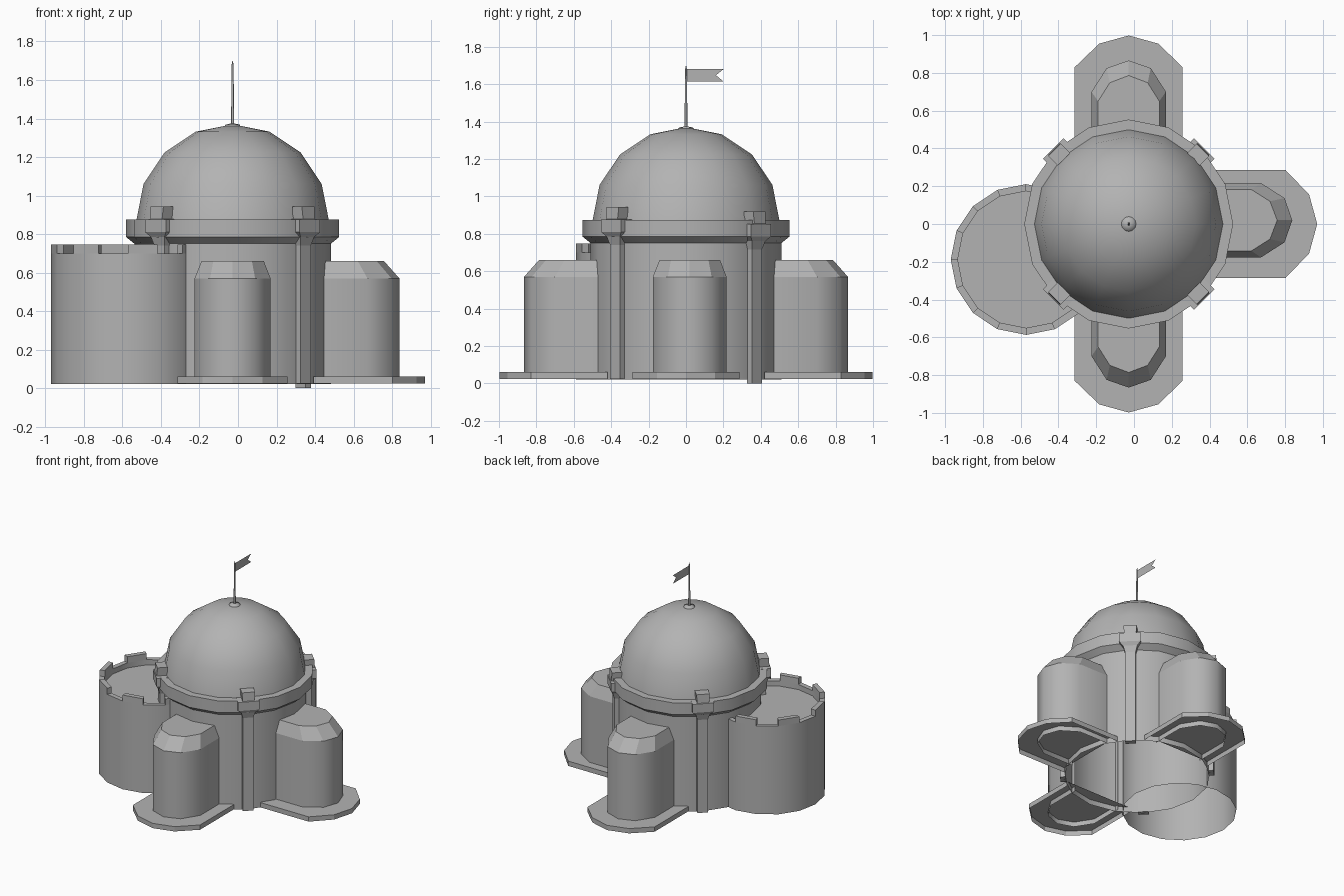
import bpy, bmesh
from math import sin, cos, pi, radians
from mathutils import Matrix

if "Cube" in bpy.data.objects:
    bpy.data.objects.remove(bpy.data.objects["Cube"])

CX = -0.028                     # axis of the main drum

# dark stone grey used on every part
STONE = bpy.data.materials.new("stone")
STONE.diffuse_color = (.45, .45, .45, 1)
STONE.use_nodes = True
STONE.node_tree.nodes["Principled BSDF"].inputs["Base Color"].default_value = STONE.diffuse_color


def make(name, bm, angle=None, matrix=None):
    if matrix:
        bm.transform(matrix)
    me = bpy.data.meshes.new(name)
    bm.to_mesh(me)
    bm.free()
    me.materials.append(STONE)
    ob = bpy.data.objects.new(name, me)
    bpy.context.collection.objects.link(ob)
    if angle:
        bpy.ops.object.select_all(action='DESELECT')
        ob.select_set(True)
        bpy.context.view_layer.objects.active = ob
        bpy.ops.object.shade_smooth_by_angle(angle=radians(angle))
    return ob


def loft(bm, rings, closed=True, cap_end=False, cap_start=False):
    """Skin a list of rings, all with the same number of points."""
    vs = [[bm.verts.new(p) for p in r] for r in rings]
    n = len(rings[0])
    sides = []
    for a, b in zip(vs, vs[1:]):
        sides.append([bm.faces.new((a[i], a[(i + 1) % n], b[(i + 1) % n], b[i]))
                      for i in range(n if closed else n - 1)])
    if cap_end:
        bm.faces.new(vs[-1])
    if cap_start:
        bm.faces.new(vs[0][::-1])
    return sides


def circle(r, z, n=16):
    return [(r * cos(2 * pi * i / n), r * sin(2 * pi * i / n), z) for i in range(n)]


def lathe(name, profile, at, n=16, angle=35, cap=False):
    bm = bmesh.new()
    loft(bm, [circle(r, z, n) for r, z in profile], cap_end=cap)
    return make(name, bm, angle, Matrix.Translation((at[0], at[1], 0)))


# main drum with flared cornice, open below
lathe("drum", [(.51, .022), (.51, .75), (.553, .785), (.553, .875), (.49, .875)], (CX, 0))

# hemispherical dome
bm = bmesh.new()
loft(bm, [circle(.5 * cos(k * pi / 8), .87 + .5 * sin(k * pi / 8)) for k in range(4)])
bm.verts.ensure_lookup_table()
tip = bm.verts.new((0, 0, 1.37))
last = list(bm.verts)[48:64]
for i in range(16):
    bm.faces.new((last[i], last[(i + 1) % 16], tip))
make("dome", bm, 50, Matrix.Translation((CX, 0, 0)))

# flagpole with base disc, and swallow-tail flag
lathe("flagpole_base", [(.04, 1.36), (.038, 1.368), (.01, 1.374)], (CX, 0), 12, 70, True)
lathe("flagpole", [(.008, 1.36), (.005, 1.68), (.001, 1.70)], (CX, 0), 8, 50, True)
bm = bmesh.new()
bm.faces.new([bm.verts.new((CX, y, z)) for y, z in
              ((0, 1.615), (.2, 1.615), (.16, 1.648), (.2, 1.68), (0, 1.68))])
make("flag", bm)


# apses and their plinths on three sides
def outline(half, z):
    """Mirror half an outline of (width, distance) points, running +x side to -x side."""
    pts = half + [(-w, d) for w, d in half[-2::-1]]
    return [(w, d, z) for w, d in pts]


wall = [(.197, .44), (.197, .70), (.117, .825), (0, .866)]
roof = [(.162, .44), (.162, .65), (.10, .748), (0, .786)]
plinth = [(.286, .42), (.286, .83), (.156, .955), (0, .998)]
for side, turn, shift in (("back", 0, 0), ("right", -90, -.02), ("front", 180, 0)):
    place = Matrix.Translation((CX, 0, 0)) @ Matrix.Rotation(radians(turn), 4, 'Z')
    bm = bmesh.new()
    sides = loft(bm, [outline(wall, .025), outline(wall, .57), outline(roof, .66)],
                 closed=False, cap_end=True)
    for f in sides[0]:
        f.smooth = True
    make(side + "_apse", bm, None, place @ Matrix.Translation((shift, 0, 0)))
    bm = bmesh.new()
    loft(bm, [outline(plinth, .025), outline(plinth, .062)], closed=False, cap_end=True)
    make(side + "_plinth", bm, None, place)

# round side tower with sunken floor
TX, TY, R, RI = -.571, -.188, .399, .362
lathe("side_tower", [(R, .022), (R, .70), (RI, .70), (RI, .66)], (TX, TY), cap=True)

# battlements on every second segment
bm = bmesh.new()
for k in range(0, 16, 2):
    a, b = k * pi / 8, (k + 1) * pi / 8
    quad = [(r * cos(t), r * sin(t)) for r, t in ((R, a), (R, b), (RI, b), (RI, a))]
    loft(bm, [[(x, y, z) for x, y in quad] for z in (.70, .747)], cap_end=True)
make("tower_battlements", bm, None, Matrix.Translation((TX, TY, 0)))


# diagonal pilasters: slim shaft, flared bracket, cornice block and small cap
def rect(r0, r1, t, z):
    return [(r0, -t, z), (r1, -t, z), (r1, t, z), (r0, t, z)]


for k, name in enumerate(("back_right", "back_left", "front_left", "front_right")):
    bm = bmesh.new()
    loft(bm, [rect(.497, .537, .037, .024), rect(.497, .537, .037, .74),
              rect(.49, .55, .05, .785), rect(.485, .566, .076, .81),
              rect(.485, .566, .076, .876), rect(.485, .56, .042, .878),
              rect(.485, .555, .047, .943)], cap_end=True, cap_start=True)
    drop = -.024 if k == 0 else 0
    make(name + "_pilaster", bm, None, Matrix.Translation((CX, 0, drop))
         @ Matrix.Rotation(radians(45 + 90 * k), 4, 'Z'))
